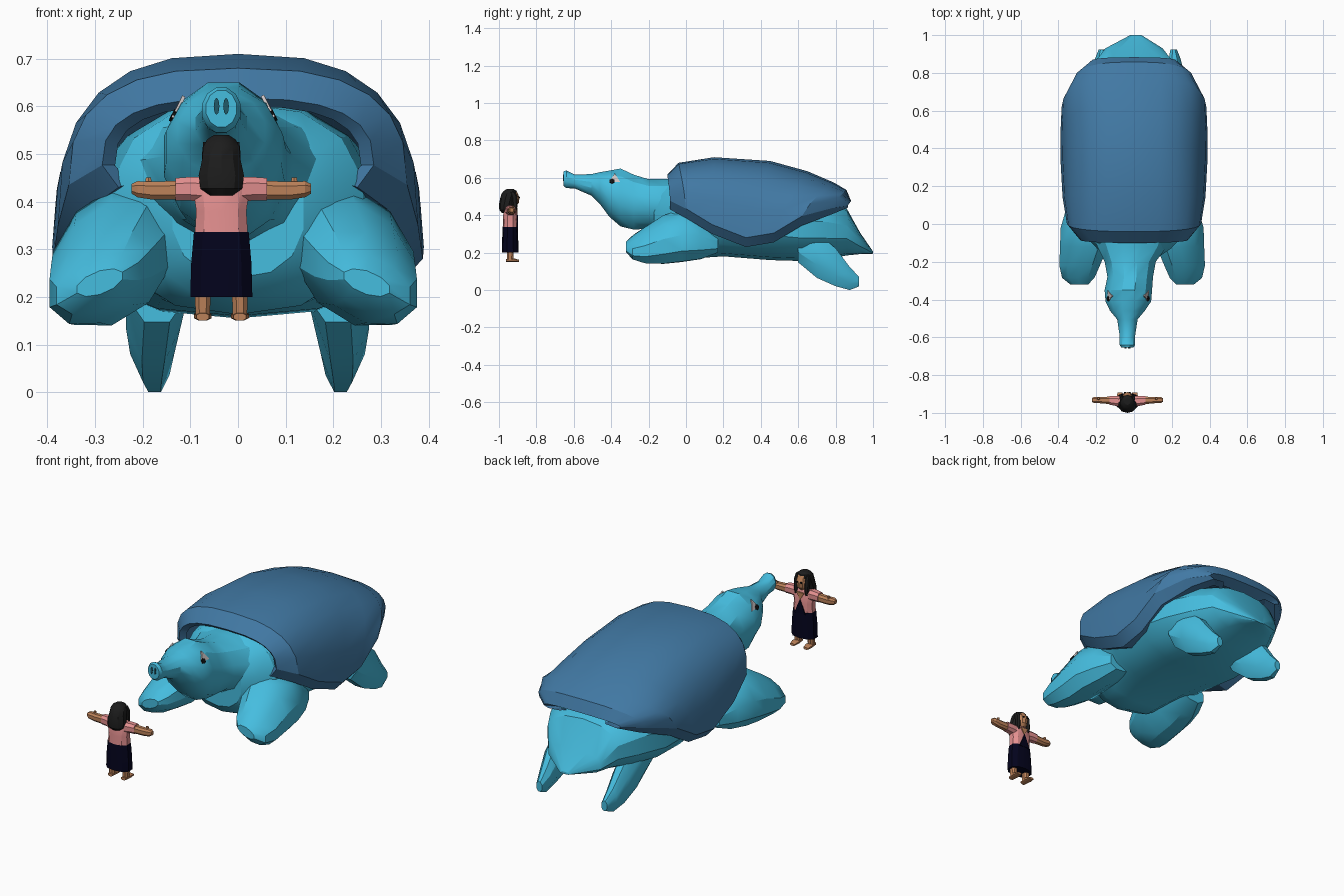
import bpy, bmesh
from math import cos, sin, pi, radians
from mathutils import Vector, Matrix
from mathutils.bvhtree import BVHTree

if "Cube" in bpy.data.objects:
    bpy.data.objects.remove(bpy.data.objects["Cube"])


def material(name, r, g, b):
    m = bpy.data.materials.new(name)
    m.use_nodes = True
    m.diffuse_color = (r, g, b, 1)
    m.node_tree.nodes["Principled BSDF"].inputs["Base Color"].default_value = (r, g, b, 1)
    return m


TEAL = material("turquoise_hide", .06, .51, .74)
SHELL = material("shell_blue", .053, .19, .37)
BLOUSE = material("pink_blouse", .78, .28, .28)
SKIRT = material("navy_skirt", .001, .001, .012)
TAN = material("tan_skin", .50, .22, .10)
HAIR = material("dark_hair", .012, .012, .012)
WHITE = material("eye_white", .60, .54, .54)
BLACK = material("eye_black", .005, .005, .005)
NOSTRIL = material("nostril_teal", .015, .10, .14)


def finish(name, bm, mat, angle=30):
    """Turn a bmesh into an object, smooth except at sharp edges."""
    bmesh.ops.recalc_face_normals(bm, faces=bm.faces)
    for f in bm.faces:
        f.smooth = True
    for e in bm.edges:
        e.smooth = e.calc_face_angle(0) < radians(angle)
    mesh = bpy.data.meshes.new(name)
    bm.to_mesh(mesh)
    mesh.materials.append(mat)
    obj = bpy.data.objects.new(name, mesh)
    bpy.context.collection.objects.link(obj)
    return obj


def bridge(bm, rows, closed):
    """Join rows of points with quads and return the vertex rows."""
    grid = [[bm.verts.new(p) for p in row] for row in rows]
    for a, b in zip(grid, grid[1:]):
        n = len(a)
        for i in range(n if closed else n - 1):
            j = (i + 1) % n
            bm.faces.new((a[i], a[j], b[j], b[i]))
    return grid


def power(value, p):
    return (1 if value >= 0 else -1) * abs(value) ** p


def loft(name, mat, axis, rings, sides=10, p=1.0, shear=0.0):
    """Sweep oval rings (x, y, z, radius, radius) along an axis and cap the ends."""
    u, v = [(1, 2), (0, 2), (0, 1)][axis]
    rows = []
    for x, y, z, ru, rv in rings:
        row = []
        for i in range(sides):
            a = 2 * pi * (i + .5) / sides
            du = ru * power(cos(a), p)
            point = Vector((x, y, z))
            point[u] += du
            point[v] += rv * power(sin(a), p) + shear * du
            row.append(point)
        rows.append(row)
    bm = bmesh.new()
    grid = bridge(bm, rows, True)
    bm.faces.new(grid[0])
    bm.faces.new(grid[-1])
    return finish(name, bm, mat)


def plate(name, mat, place, normal, width, height, sides=8):
    """Thin flat patch lying on a surface."""
    bm = bmesh.new()
    turn = Vector(normal).to_track_quat('Z', 'Y').to_matrix().to_4x4()
    bmesh.ops.create_cone(bm, cap_ends=True, segments=sides, radius1=1, radius2=1, depth=1,
                          matrix=Matrix.Translation(place) @ turn @ Matrix.Diagonal((width, height, .007, 1)))
    return finish(name, bm, mat)


# Shell: arched stations (top y, top z, edge y, edge z, half width) with a bevelled rim
stations = [
    (-.08, .60, -.06, .435, .258),
    (-.10, .617, -.085, .43, .285),
    (-.04, .68, .00, .385, .355),
    (.15, .71, .14, .30, .378),
    (.45, .69, .32, .23, .388),
    (.65, .635, .47, .255, .39),
    (.79, .575, .62, .345, .383),
    (.858, .535, .78, .405, .31),
    (.883, .475, .865, .44, .225),
    (.83, .45, .82, .435, .17),
]
rows = []
for ty, tz, ey, ez, w in stations:
    lip = min(.05, (tz - ez) * .25)
    base = ez + lip
    arch = [Vector((w * power(cos(pi * i / 12), .74),
                    ey + (ty - ey) * sin(pi * i / 12),
                    base + (tz - base) * power(sin(pi * i / 12), .74))) for i in range(13)]
    rim = [Vector((w * .6, ey, ez + lip * .6)), Vector((w * .88, ey, ez))]
    other = [Vector((-r.x, r.y, r.z)) for r in reversed(rim)]
    rows.append(rim + arch + other)
bm = bmesh.new()
bridge(bm, rows, False)
finish("shell", bm, SHELL, 27)

# Trunk of the body, ending in a flat pointed tail
loft("body", TEAL, 1, [
    (0, -.17, .38, .14, .14),
    (0, -.13, .38, .20, .185),
    (0, -.06, .385, .268, .222),
    (0, .02, .39, .285, .222),
    (0, .20, .37, .33, .19),
    (0, .45, .345, .345, .185),
    (0, .62, .325, .325, .17),
    (0, .76, .32, .265, .155),
    (0, .86, .31, .21, .125),
    (0, .93, .25, .155, .058),
    (.01, 1.0, .20, .03, .006),
], 14, .85)

# Neck, head and long flared snout
head = loft("head_and_neck", TEAL, 1, [
    (-.01, -.02, .44, .24, .16),
    (-.01, -.12, .45, .19, .15),
    (-.02, -.20, .46, .14, .137),
    (-.02, -.28, .47, .125, .152),
    (-.03, -.35, .495, .13, .16),
    (-.03, -.41, .515, .125, .128),
    (-.035, -.46, .545, .095, .088),
    (-.035, -.505, .562, .056, .06),
    (-.035, -.595, .58, .042, .038),
    (-.035, -.64, .592, .042, .049),
    (-.035, -.655, .595, .033, .04),
], 12)

# Eyes pressed on to the head, nostrils on the snout tip
probe = bmesh.new()
probe.from_mesh(head.data)
tree = BVHTree.FromBMesh(probe)
for side, s in (("right", -1), ("left", 1)):
    spot, normal, _, _ = tree.find_nearest(Vector((-.03 + s * .12, -.383, .603)))
    plate(side + "_eye", WHITE, spot, normal, .034, .034, 3)
    slide = Vector((0, -.014, -.014))
    slide -= normal * slide.dot(normal)
    plate(side + "_pupil", BLACK, spot + slide + normal * .002, normal, .015, .014, 6)
    plate(side + "_nostril", NOSTRIL, (-.035 + s * .01, -.655, .6), (0, -1, 0), .006, .018)

# Four limbs, the front pair sloping down and outward from the shoulder
for side, s in (("right", -1), ("left", 1)):
    front = [
        (.21, .17, .27, .10, .065),
        (.235, .08, .285, .12, .12),
        (.25, -.02, .29, .135, .14),
        (.255, -.12, .27, .133, .13),
        (.278, -.22, .24, .113, .095),
        (.285, -.285, .228, .09, .06),
        (.28, -.32, .23, .05, .025),
    ]
    loft(side + "_front_flipper", TEAL, 1,
         [(s * x - .01, y, z, a, b) for x, y, z, a, b in front], 10, 1, -.3 * s)
    rear = [
        (.19, .60, .24, .07, .10),
        (.198, .70, .185, .062, .13),
        (.20, .80, .122, .05, .11),
        (.195, .875, .062, .034, .067),
        (.19, .925, .045, .018, .028),
    ]
    loft(side + "_rear_leg", TEAL, 1,
         [(s * x + .02, y, z, a, b) for x, y, z, a, b in rear], 8)

# Standing woman, facing the turtle with arms held out
X, Y = -.035, -.94


def upright(name, mat, rings, sides=10, p=.85, dx=0):
    """Loft along z from (y offset, z, half width, half depth) around the woman's axis."""
    return loft(name, mat, 2, [(X + dx, Y + dy, z, a, b) for dy, z, a, b in rings], sides, p)


upright("skirt", SKIRT, [(0, .20, .068, .045), (0, .27, .066, .043), (0, .336, .06, .04)])
upright("blouse", BLOUSE, [(0, .333, .058, .04), (0, .38, .055, .038),
                           (0, .43, .062, .036), (0, .452, .05, .028)])
upright("neck", TAN, [(0, .44, .016, .016), (0, .475, .016, .016)], 8)
upright("face", TAN, [(.016, .45, .014, .016), (.018, .465, .026, .028),
                      (.018, .495, .032, .032), (.01, .525, .026, .026)], 10, 1)
upright("hair", HAIR, [(-.028, .413, .025, .017), (-.024, .427, .046, .034),
                       (-.02, .455, .05, .04), (-.012, .49, .042, .042),
                       (-.004, .515, .04, .042), (0, .53, .032, .034), (0, .54, .016, .018)], 10, 1)
plate("neck_opening", TAN, (X, Y + .036, .425), (0, 1, 0), .026, -.026, 3)
plate("skirt_peak", SKIRT, (X, Y + .038, .352), (0, 1, 0), .036, .05, 3)

for side, s in (("right", -1), ("left", 1)):
    def arm(name, mat, rings):
        return loft(name, mat, 0, [(X + s * d, Y + dy, z, a, b) for d, dy, z, a, b in rings], 8, .8)

    arm(side + "_sleeve", BLOUSE, [(.035, 0, .425, .03, .028), (.07, .004, .427, .027, .026),
                                   (.096, .006, .426, .024, .025)])
    arm(side + "_arm", TAN, [(.09, .006, .424, .021, .021), (.145, .008, .423, .018, .02),
                             (.176, .008, .426, .018, .018), (.188, .008, .427, .01, .011)])
    upright(side + "_thumb", TAN, [(.014, .43, .01, .008), (.016, .451, .006, .005)], 6, 1, s * .153)
    upright(side + "_leg", TAN, [(0, .16, .016, .018), (0, .21, .018, .02)], 8, .85, s * .039)
    foot = [(-.022, .158, .014, .008), (.02, .16, .02, .01), (.048, .156, .014, .006)]
    loft(side + "_foot", TAN, 1, [(X + s * .039, Y + d, z, a, b) for d, z, a, b in foot], 8, .8)
    upright(side + "_hair_lock", HAIR, [(.028, .425, .006, .006), (.026, .45, .011, .014),
                                        (.022, .50, .011, .018), (.012, .525, .008, .014)],
            6, 1, s * .031)
    plate(side + "_woman_eye", BLACK, (X + s * .012, Y + .047, .495), (s * .3, 1, 0), .006, .004)
